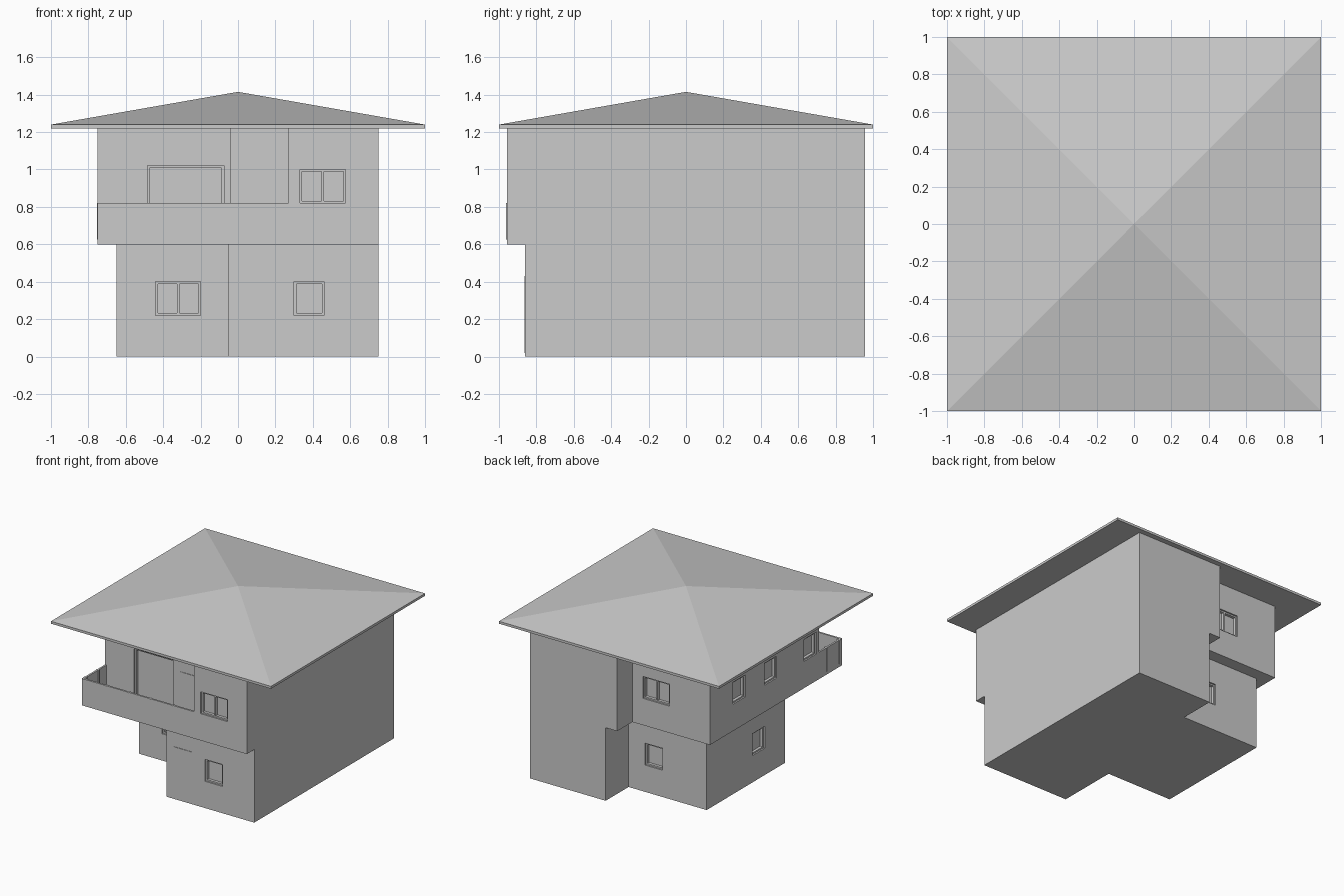
import bpy, bmesh
from mathutils import Matrix, Vector

cube = bpy.data.objects.get("Cube")
if cube:
    bpy.data.objects.remove(cube, do_unlink=True)

grey = bpy.data.materials.new("light_grey")
grey.use_nodes = True
colour = (0.6, 0.6, 0.6, 1)
grey.diffuse_color = colour
grey.node_tree.nodes["Principled BSDF"].inputs["Base Color"].default_value = colour


def finish(name, bm):
    bmesh.ops.recalc_face_normals(bm, faces=bm.faces)
    mesh = bpy.data.meshes.new(name)
    bm.to_mesh(mesh)
    bm.free()
    mesh.materials.append(grey)
    obj = bpy.data.objects.new(name, mesh)
    bpy.context.collection.objects.link(obj)
    return obj


def prism(name, outline, z0, z1):
    bm = bmesh.new()
    face = bm.faces.new([bm.verts.new((x, y, z0)) for x, y in outline])
    top = bmesh.ops.extrude_face_region(bm, geom=[face])["geom"]
    verts = [v for v in top if isinstance(v, bmesh.types.BMVert)]
    bmesh.ops.translate(bm, verts=verts, vec=(0, 0, z1 - z0))
    return finish(name, bm)


def add_box(bm, lo, hi, matrix=None):
    lo, hi = Vector(lo), Vector(hi)
    m = Matrix.Translation((lo + hi) / 2) @ Matrix.Diagonal((*(hi - lo), 1))
    bmesh.ops.create_cube(bm, size=1, matrix=(matrix or Matrix()) @ m)


def box(name, lo, hi):
    bm = bmesh.new()
    add_box(bm, lo, hi)
    return finish(name, bm)


# Storeys
lower = prism("lower_storey", [(.75, -.86), (.75, .957), (.06, .957), (.06, .66),
              (-.65, .66), (-.65, -.357), (-.05, -.357), (-.05, -.86)], 0, .6)
upper = prism("upper_storey", [(.75, -.957), (.75, .957), (-.045, .957), (-.045, .76),
              (-.75, .76), (-.75, -.655), (-.04, -.655), (-.04, -.787),
              (.27, -.787), (.27, -.957)], .6, 1.22)

# Roof slab and pyramid
bm = bmesh.new()
eaves = [(-1, -1), (1, -1), (1, 1), (-1, 1)]
low = [bm.verts.new((x, y, 1.22)) for x, y in eaves]
high = [bm.verts.new((x, y, 1.24)) for x, y in eaves]
peak = bm.verts.new((0, 0, 1.415))
bm.faces.new(low)
for i in range(4):
    j = (i + 1) % 4
    bm.faces.new((low[i], low[j], high[j], high[i]))
    bm.faces.new((high[i], high[j], peak))
finish("roof", bm)

DEPTH = .035
RIM = .012
# Rotation about z that turns a front-facing opening towards each side
TURN = {"front": 0, "back": 3.14159265, "left": -1.57079633}


def opening(name, wall, side, centre, width, z0, z1, double=False):
    """Cut a recess in a wall and set a frame in it."""
    m = Matrix.Translation((*centre, 0)) @ Matrix.Rotation(TURN[side], 4, "Z")
    h = width / 2
    bm = bmesh.new()
    add_box(bm, (-h, -.05, z0), (h, DEPTH, z1), m)
    cutter = finish(name + "_cutter", bm)
    cutter.hide_render = True
    cutter.hide_viewport = True
    cutter.display_type = "WIRE"
    mod = wall.modifiers.new(name, "BOOLEAN")
    mod.operation = "DIFFERENCE"
    mod.solver = "EXACT"
    mod.object = cutter
    bm = bmesh.new()
    near, far = .012, DEPTH
    for s in (-1, 1):
        edge, inner = s * h, s * (h - RIM)
        add_box(bm, (min(edge, inner), near, z0), (max(edge, inner), far, z1), m)
    for a, b in ((z0, z0 + RIM), (z1 - RIM, z1)):
        add_box(bm, (-h + RIM, near, a), (h - RIM, far, b), m)
    if double:
        add_box(bm, (-RIM / 2, near, z0 + RIM), (RIM / 2, far, z1 - RIM), m)
    finish(name + "_frame", bm)


# Windows
SILL, HEAD = .22, .4
opening("lower_front_window", lower, "front", (.38, -.86), .16, SILL, HEAD)
opening("lower_porch_window", lower, "front", (-.32, -.357), .24, SILL, HEAD, True)
opening("lower_back_window", lower, "back", (-.17, .66), .16, SILL, HEAD)
opening("lower_side_window", lower, "left", (-.65, -.015), .16, SILL, HEAD)
opening("upper_front_window", upper, "front", (.453, -.957), .245, .82, 1, True)
opening("upper_back_window", upper, "back", (-.26, .76), .24, .82, 1, True)
for i, y in enumerate((.38, -.025, -.54)):
    opening(f"upper_side_window_{i + 1}", upper, "left", (-.75, y), .16, .82, 1)

# Doors
opening("balcony_door", upper, "front", (-.28, -.655), .41, .62, 1.02)
box("entrance_door", (.02, -.864, .02), (.19, -.858, .43))
box("side_balcony_door", (.03, -.791, .62), (.2, -.785, 1.02))

# Balcony floor and parapet
prism("balcony_floor", [(-.75, -.957), (.27, -.957), (.27, -.787), (-.04, -.787),
                        (-.04, -.655), (-.75, -.655)], .6, .62)
prism("balcony_parapet", [(-.75, -.957), (.27, -.957), (.27, -.942), (-.735, -.942),
                          (-.735, -.655), (-.75, -.655)], .62, .82)

# Parapet posts
bm = bmesh.new()
for i in range(5):
    x = -.725 + i * .2
    add_box(bm, (x - .006, -.962, .625), (x + .006, -.935, .82))
for y in (-.92, -.76):
    add_box(bm, (-.755, y - .006, .625), (-.728, y + .006, .82))
finish("balcony_posts", bm)
